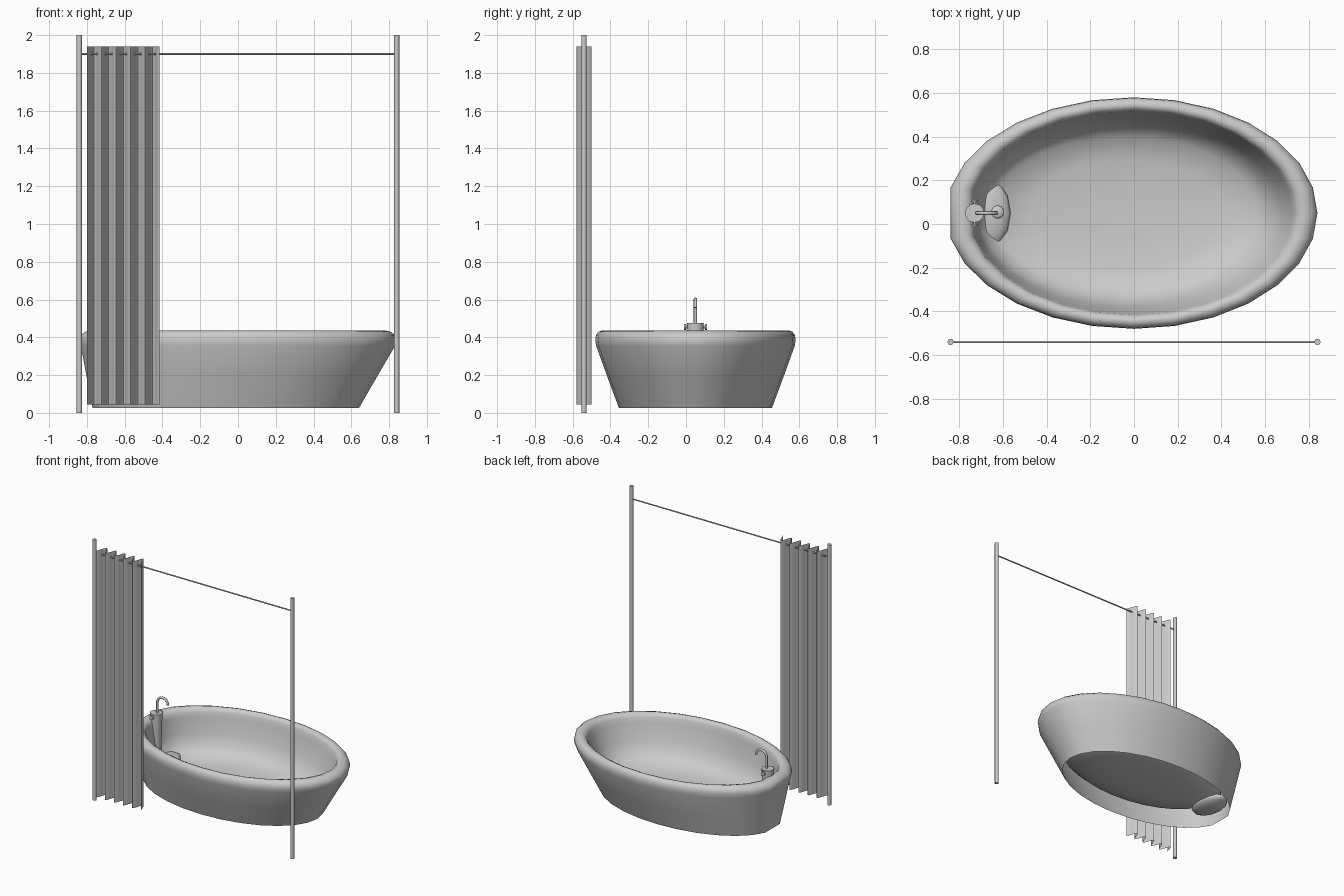
import bpy, math
from mathutils import Vector

if "Cube" in bpy.data.objects:
    bpy.data.objects.remove(bpy.data.objects["Cube"])


def add_mesh(name, verts, faces, angle=40):
    me = bpy.data.meshes.new(name)
    me.from_pydata(verts, [], faces)
    ob = bpy.data.objects.new(name, me)
    bpy.context.collection.objects.link(ob)
    smooth(ob, angle)
    return ob


def smooth(ob, angle=40):
    bpy.ops.object.select_all(action='DESELECT')
    bpy.context.view_layer.objects.active = ob
    ob.select_set(True)
    bpy.ops.object.shade_smooth_by_angle(angle=math.radians(angle))


def rod(name, a, b, r1, r2=None, sides=8):
    a, b = Vector(a), Vector(b)
    bpy.ops.mesh.primitive_cone_add(vertices=sides, radius1=r1, radius2=r2 or r1,
                                    depth=(b - a).length, location=(a + b) / 2)
    ob = bpy.context.object
    ob.name = name
    ob.rotation_euler = (b - a).to_track_quat('Z', 'Y').to_euler()
    smooth(ob, 50)
    return ob


def dome(name, loc, size, seg=12):
    bpy.ops.mesh.primitive_uv_sphere_add(segments=seg, ring_count=8, radius=1, location=loc)
    ob = bpy.context.object
    ob.name = name
    ob.scale = size
    smooth(ob, 60)


# Tub: open-bottomed outer wall, rolled rim and basin as one lofted surface
N, CY = 28, 0.05
rings = [  # centre x, half length, half width, z
    (-.065, .705, .405, .025), (-.032, .77, .468, .195), (0, .832, .526, .355),
    (0, .84, .53, .385), (0, .832, .527, .412), (0, .808, .513, .43),
    (0, .78, .495, .436), (0, .753, .477, .428), (0, .737, .467, .408),
    (-.003, .728, .46, .37), (-.02, .695, .43, .25), (-.03, .665, .40, .175),
    (-.04, .60, .35, .125), (-.04, .42, .25, .10), (-.04, .2, .12, .092)]
verts, faces = [], []
for cx, ax, ay, z in rings:
    for i in range(N):
        t = 2 * math.pi * i / N
        x = max(-ax, 1.025 * ax * math.cos(t)) if math.cos(t) < 0 else ax * math.cos(t)
        verts.append((cx + x, CY + ay * math.sin(t), z))
for k in range(len(rings) - 1):
    for i in range(N):
        j = (i + 1) % N
        faces.append((k * N + i, k * N + j, (k + 1) * N + j, (k + 1) * N + i))
verts.append((-.04, CY, .09))
last = (len(rings) - 1) * N
faces += [(last + i, last + (i + 1) % N, len(verts) - 1) for i in range(N)]
add_mesh("bathtub", verts, faces, 60)

# Curtain posts and rod
for side, s in (("left", -1), ("right", 1)):
    rod(side + "_post", (s * .84, -.54, 0), (s * .84, -.54, 2), .0145)
rod("curtain_rod", (-.84, -.54, 1.9), (.84, -.54, 1.9), .005)

# Pleated single-sheet curtain
folds, per, rows = 5, 8, 8
cols = folds * per + 1
verts = [(-.80 + .385 * c / (cols - 1),
          -.54 - .04 * math.cos(2 * math.pi * c / per),
          .045 + 1.895 * r / rows)
         for r in range(rows + 1) for c in range(cols)]
faces = [(r * cols + c, r * cols + c + 1, (r + 1) * cols + c + 1, (r + 1) * cols + c)
         for r in range(rows) for c in range(cols - 1)]
add_mesh("curtain", verts, faces, 80)

# Faucet body with side handles
rod("faucet_body", (-.73, CY, .12), (-.73, CY, .475), .034, .044, 12)
for side, s in (("front", -1), ("back", 1)):
    rod(side + "_handle_stem", (-.73, CY, .455), (-.73, CY + s * .055, .455), .007)
    rod(side + "_handle", (-.73, CY + s * .05, .455), (-.73, CY + s * .06, .455), .016, sides=10)

# Hooked spout
cu = bpy.data.curves.new("spout", 'CURVE')
cu.dimensions = '3D'
cu.bevel_depth = .009
cu.bevel_resolution = 2
cu.use_fill_caps = True
path = [(-.72, CY, .46)] + [(-.675 - .045 * math.cos(math.pi * i / 10), CY,
                             .557 + .045 * math.sin(math.pi * i / 10)) for i in range(11)]
sp = cu.splines.new('POLY')
sp.points.add(len(path) - 1)
for p, co in zip(sp.points, path):
    p.co = (*co, 1)
bpy.context.collection.objects.link(bpy.data.objects.new("spout", cu))

# Drain cover and plug knob at the foot of the faucet
dome("drain_cover", (-.67, CY, .12), (.105, .16, .045))
dome("drain_plug", (-.625, CY + .005, .16), (.03, .03, .012), 10)
